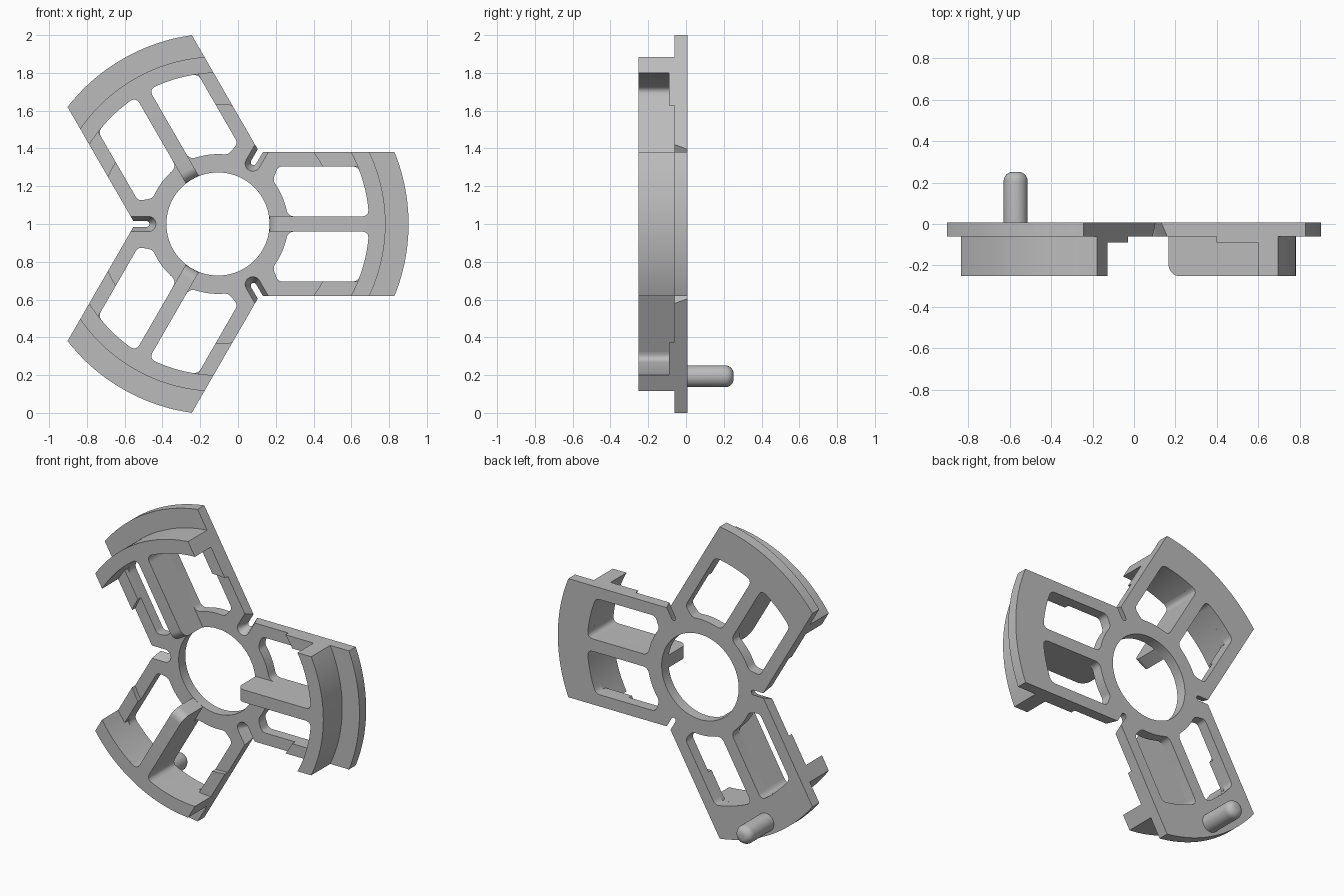
import bpy, bmesh
from math import sin, cos, asin, radians, pi, sqrt
from mathutils import Matrix, Vector

if "Cube" in bpy.data.objects:
    bpy.data.objects.remove(bpy.data.objects["Cube"])

CENTER = Vector((-0.106, 0, 1))
R_OUT, R_HOLE, R_HUB = 1.009, 0.273, 0.37
R_STEP, R_WALL, R_LIP = 0.632, 0.8, 0.887
HALF, INNER, RIB = 0.38, 0.305, 0.04        # arm, window and rib half widths
FRONT, STEP, FACE, BACK, TIP = -0.252, -0.09, -0.06, 0.008, 0.252
ARMS = (0, 120, 240)

grey = bpy.data.materials.new("Light grey")
grey.use_nodes = True
grey.diffuse_color = (0.5, 0.5, 0.5, 1)
grey.node_tree.nodes["Principled BSDF"].inputs["Base Color"].default_value = (0.5, 0.5, 0.5, 1)


def make(name, bm, angle=0):
    """Turn a bmesh in arm space into an object turned about the hub."""
    bmesh.ops.recalc_face_normals(bm, faces=bm.faces)
    bm.transform(Matrix.Translation(CENTER) @ Matrix.Rotation(-radians(angle), 4, 'Y'))
    mesh = bpy.data.meshes.new(name)
    bm.to_mesh(mesh)
    bm.free()
    mesh.materials.append(grey)
    obj = bpy.data.objects.new(name, mesh)
    bpy.context.collection.objects.link(obj)
    return obj


def loft(first, second):
    """Closed solid between two matching rings of points."""
    bm = bmesh.new()
    a = [bm.verts.new(p) for p in first]
    b = [bm.verts.new(p) for p in second]
    bm.faces.new(a)
    bm.faces.new(b[::-1])
    for i in range(len(a)):
        j = (i + 1) % len(a)
        bm.faces.new((a[i], b[i], b[j], a[j]))
    return bm


def prism(name, pts, y0, y1, angle=0, back_pts=None):
    return make(name, loft([(u, y0, v) for u, v in pts],
                           [(u, y1, v) for u, v in back_pts or pts]), angle)


def arc(r, a0, a1, n=24, cu=0, cv=0):
    return [(cu + r * cos(a0 + (a1 - a0) * i / n), cv + r * sin(a0 + (a1 - a0) * i / n))
            for i in range(n + 1)]


def band(r0, r1, v0, v1, n=24):
    """Ring segment limited by two straight lines."""
    return (arc(r1, asin(v0 / r1), asin(v1 / r1), n)
            + arc(r0, asin(v1 / r0), asin(v0 / r0), n))


def rounded(corner, before, after, size, n=6):
    """Rounded corner as a short quadratic curve."""
    c = Vector(corner)
    p = c + (Vector(before) - c).normalized() * size
    q = c + (Vector(after) - c).normalized() * size
    return [tuple(p * (1 - t) ** 2 + c * 2 * t * (1 - t) + q * t * t)
            for t in (i / n for i in range(n + 1))]


def mirrored(pts, side):
    return [(u, v * side) for u, v in pts]


def cut(target, cutters):
    for c in cutters:
        m = target.modifiers.new("cut", 'BOOLEAN')
        m.operation, m.solver, m.object = 'DIFFERENCE', 'EXACT', c
    graph = bpy.context.evaluated_depsgraph_get()
    mesh = bpy.data.meshes.new_from_object(target.evaluated_get(graph))
    target.modifiers.clear()
    target.data = mesh
    for c in cutters:
        bpy.data.objects.remove(c)


# Window outline: hub arc, slanted inner corner, side rail, outer arc, rib
hub = arc(R_HUB, asin(RIB / R_HUB), asin(0.23 / R_HUB), 10)
rim = arc(R_WALL, asin(INNER / R_WALL), asin(RIB / R_WALL), 16)
slant = (0.318, INNER)
window = (rounded(hub[0], rim[-1], hub[1], 0.04) + hub[3:-2]
          + rounded(hub[-1], hub[-2], slant, 0.025)
          + rounded(slant, hub[-1], rim[0], 0.025)
          + rounded(rim[0], slant, rim[1], 0.03) + rim[3:-3]
          + rounded(rim[-1], rim[-2], hub[0], 0.04))


def slot(half, center):
    return [(0.6, -half)] + arc(half, -pi / 2, -3 * pi / 2, 16, center) + [(0.6, half)]


# Back plate with three arms
outline = []
spread = asin(HALF / R_OUT)
for a in ARMS:
    outline += arc(R_OUT, radians(a) - spread, radians(a) + spread, 32)
    r = HALF / sin(radians(60))
    outline.append((r * cos(radians(a + 60)), r * sin(radians(a + 60))))
plate = prism("three_arm_plate", outline, FACE, BACK)
cutters = [prism("hole_cutter", arc(R_HOLE, 0, 2 * pi, 96)[:-1], -0.3, 0.3)]
for a in ARMS:
    for side in (1, -1):
        cutters.append(prism("window_cutter", mirrored(window, side), -0.3, 0.3, a))
    # Tapered slot between arms, wide at the front
    cutters.append(prism("slot_cutter", slot(0.041, 0.369), FACE - 0.001, BACK + 0.001,
                         a + 60, slot(0.015, 0.378)))
cut(plate, cutters)
parts = [plate]

for a in ARMS:
    # Curved wall standing on the arm
    parts.append(prism("curved_wall", band(R_WALL, R_LIP, -HALF, HALF, 32), FRONT, FACE, a))

    # Central rib with a rounded front corner at the hub
    side_view = [(R_WALL, FACE), (R_WALL, FRONT)]
    side_view += arc(0.055, -pi / 2, -pi, 8, R_HOLE + 0.055, FRONT + 0.055)
    side_view += [(R_HOLE, FACE)]
    parts.append(make("central_rib", loft([(u, y, -RIB) for u, y in side_view],
                                          [(u, y, RIB) for u, y in side_view]), a))

    for side in (1, -1):
        # Raised step on each side rail
        parts.append(prism("rail_step", mirrored(band(R_STEP, R_WALL, INNER, HALF, 6), side),
                           STEP, FACE, a))
        # Fillet where the rib meets the wall
        fillet = rounded(rim[-1], rim[-2], hub[0], 0.04) + [(R_WALL, RIB)]
        parts.append(prism("rib_fillet", mirrored(fillet, side), FRONT, FACE, a))

# Locating pin with a rounded tip on the back of the lower left arm
bm = bmesh.new()
profile = [(0, 0), (0.058, 0)] + arc(0.045, 0, pi / 2, 8, 0.013, TIP - 0.045) + [(0, TIP)]
verts = [bm.verts.new((r, y, 0)) for r, y in profile]
edges = [bm.edges.new(pair) for pair in zip(verts, verts[1:])]
bmesh.ops.spin(bm, geom=verts + edges, cent=(0, 0, 0), axis=(0, 1, 0),
               angle=2 * pi, steps=32)
bmesh.ops.remove_doubles(bm, verts=bm.verts, dist=0.0001)
bm.transform(Matrix.Translation((0.931, 0, 0)))
parts.append(make("locating_pin", bm, 240))

# Smooth shading with sharp edges kept
bpy.ops.object.select_all(action='DESELECT')
for p in parts:
    p.select_set(True)
bpy.context.view_layer.objects.active = plate
bpy.ops.object.shade_smooth_by_angle(angle=radians(30))
